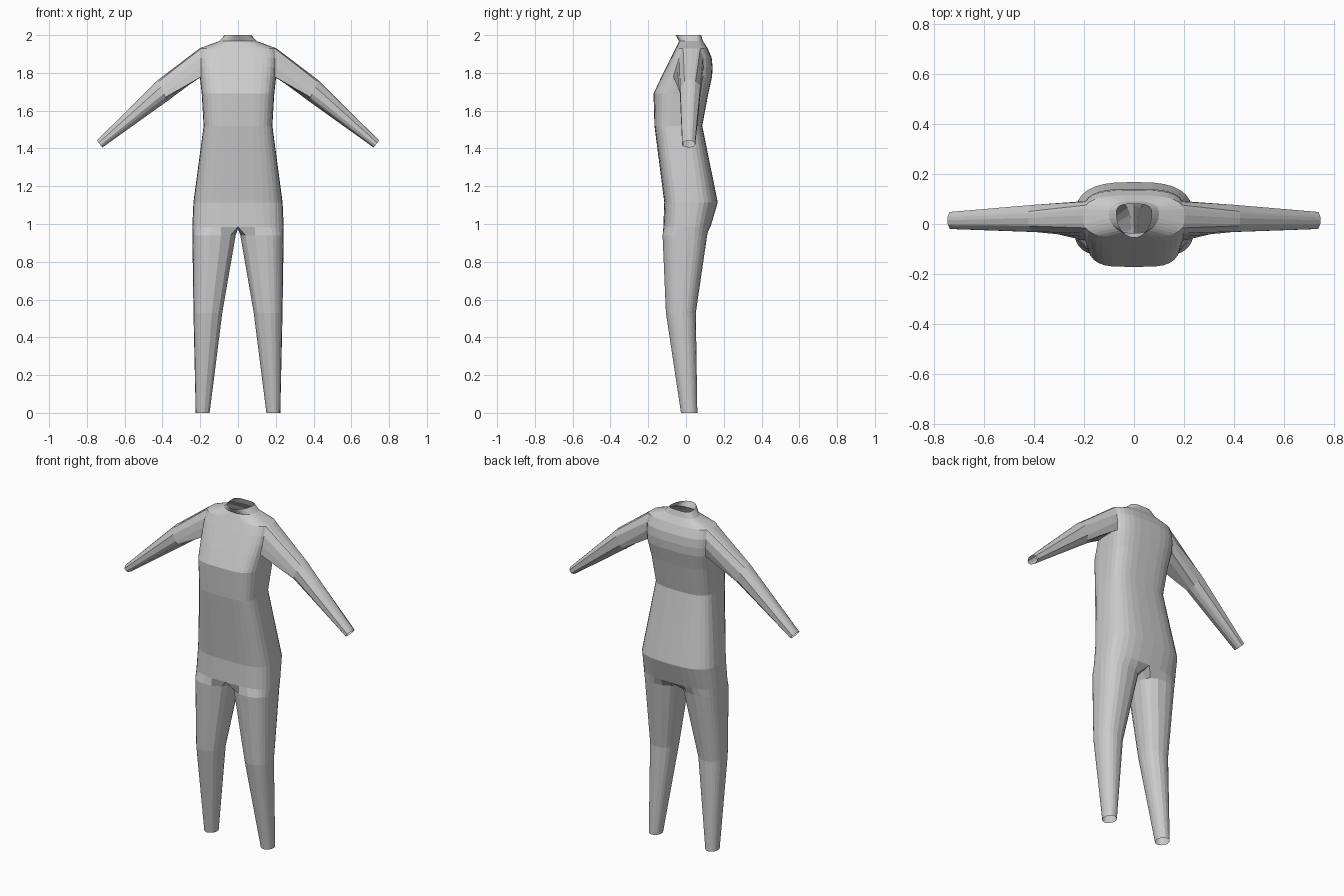
import bpy, bmesh
from math import sin, cos, atan2, pi
from mathutils import Vector

if "Cube" in bpy.data.objects:
    bpy.data.objects.remove(bpy.data.objects["Cube"])

bm = bmesh.new()


def spow(v, p):
    return abs(v) ** p * (1 if v >= 0 else -1)


def loft(a, b, closed=True):
    n = len(a)
    for i in range(n if closed else n - 1):
        j = (i + 1) % n
        bm.faces.new((a[i], a[j], b[j], b[i]))


# Torso: half rings from front centre to back centre
# z, half width, front y, back y, side y, front power, back power
SECTIONS = [
    (0.985, 0.242, -0.12, 0.13, 0.01, 0.6, 0.7),
    (1.115, 0.236, -0.115, 0.168, 0.02, 0.6, 0.7),
    (1.52, 0.182, -0.167, 0.086, -0.02, 0.5, 0.65),
    (1.69, 0.192, -0.172, 0.118, 0.01, 0.5, 0.65),
    (1.78, 0.202, -0.13, 0.138, 0.035, 0.5, 0.65),
    (1.83, 0.205, -0.105, 0.141, 0.035, 0.5, 0.65),
    (1.88, 0.205, -0.08, 0.136, 0.035, 0.5, 0.65),
    (1.93, 0.203, -0.055, 0.115, 0.035, 0.6, 0.7),
    (1.968, 0.10, -0.037, 0.09, 0.04, 0.9, 0.7),
    (2.0, 0.07, -0.055, 0.08, 0.04, 1.0, 0.6),
]
HALF = 8
rings = []
for z, w, front, back, side, pf, pb in SECTIONS:
    ring = []
    for k in range(-HALF, HALF + 1):
        t = k * pi / (2 * HALF)
        p, depth = (pf, side - front) if k < 0 else (pb, back - side)
        x = 0 if abs(k) == HALF else w * cos(t) ** p
        ring.append(bm.verts.new((x, side + depth * spow(sin(t), p), z)))
    rings.append(ring)

# Skin the torso, leaving the armhole open
A, B, LOW, HIGH = HALF - 2, HALF + 2, 4, 7
for r in range(len(rings) - 1):
    lo, hi = rings[r], rings[r + 1]
    if LOW <= r < HIGH:
        loft(lo[:A + 1], hi[:A + 1], False)
        loft(lo[B:], hi[B:], False)
    else:
        loft(lo, hi, False)

# Arm: rings given by top and bottom points plus y range
loop = rings[LOW][A:B + 1] + [rings[r][B] for r in range(LOW + 1, HIGH)]
loop += rings[HIGH][A:B + 1][::-1] + [rings[r][A] for r in range(HIGH - 1, LOW, -1)]
angles = [atan2((v.co.z - 1.855) / 0.075, (v.co.y - 0.035) / 0.08) for v in loop]
prev = loop
for top, bottom, y0, y1 in [
    ((0.425, 1.762), (0.375, 1.65), -0.035, 0.082),
    ((0.747, 1.442), (0.718, 1.405), -0.022, 0.052),
]:
    t, b = Vector((top[0], 0, top[1])), Vector((bottom[0], 0, bottom[1]))
    mid = (t + b) / 2 + Vector((0, (y0 + y1) / 2, 0))
    ring = [bm.verts.new(mid + (t - b) / 2 * sin(a) + Vector((0, (y1 - y0) / 2 * cos(a), 0)))
            for a in angles]
    loft(prev, ring)
    prev = ring

# Leg: starts from the hip half ring closed by a crotch line
crotch = [bm.verts.new((0, y, 0.975)) for y in (0.075, 0.035, -0.01, -0.06)]
loop = rings[0] + crotch
angles = [atan2((v.co.y - 0.0) / 0.12, (v.co.x - 0.12) / 0.12) for v in loop]
prev = loop
for z, x0, x1, y0, y1, p in [
    (0.94, 0.012, 0.242, -0.125, 0.112, 0.8),
    (0.53, 0.083, 0.236, -0.107, 0.052, 0.9),
    (0.0, 0.15, 0.224, -0.027, 0.06, 1.0),
]:
    ring = [bm.verts.new(((x0 + x1) / 2 + (x1 - x0) / 2 * spow(cos(a), p),
                          (y0 + y1) / 2 + (y1 - y0) / 2 * spow(sin(a), p), z))
            for a in angles]
    loft(prev, ring)
    prev = ring

# Mirror the half body into one open-ended shell
geom = bm.verts[:] + bm.edges[:] + bm.faces[:]
bmesh.ops.mirror(bm, geom=geom, axis='X', merge_dist=0.0005)
bmesh.ops.remove_doubles(bm, verts=bm.verts[:], dist=0.0003)
bmesh.ops.recalc_face_normals(bm, faces=bm.faces[:])
mesh = bpy.data.meshes.new("body_suit")
bm.to_mesh(mesh)
bm.free()
bpy.context.collection.objects.link(bpy.data.objects.new("body_suit", mesh))
